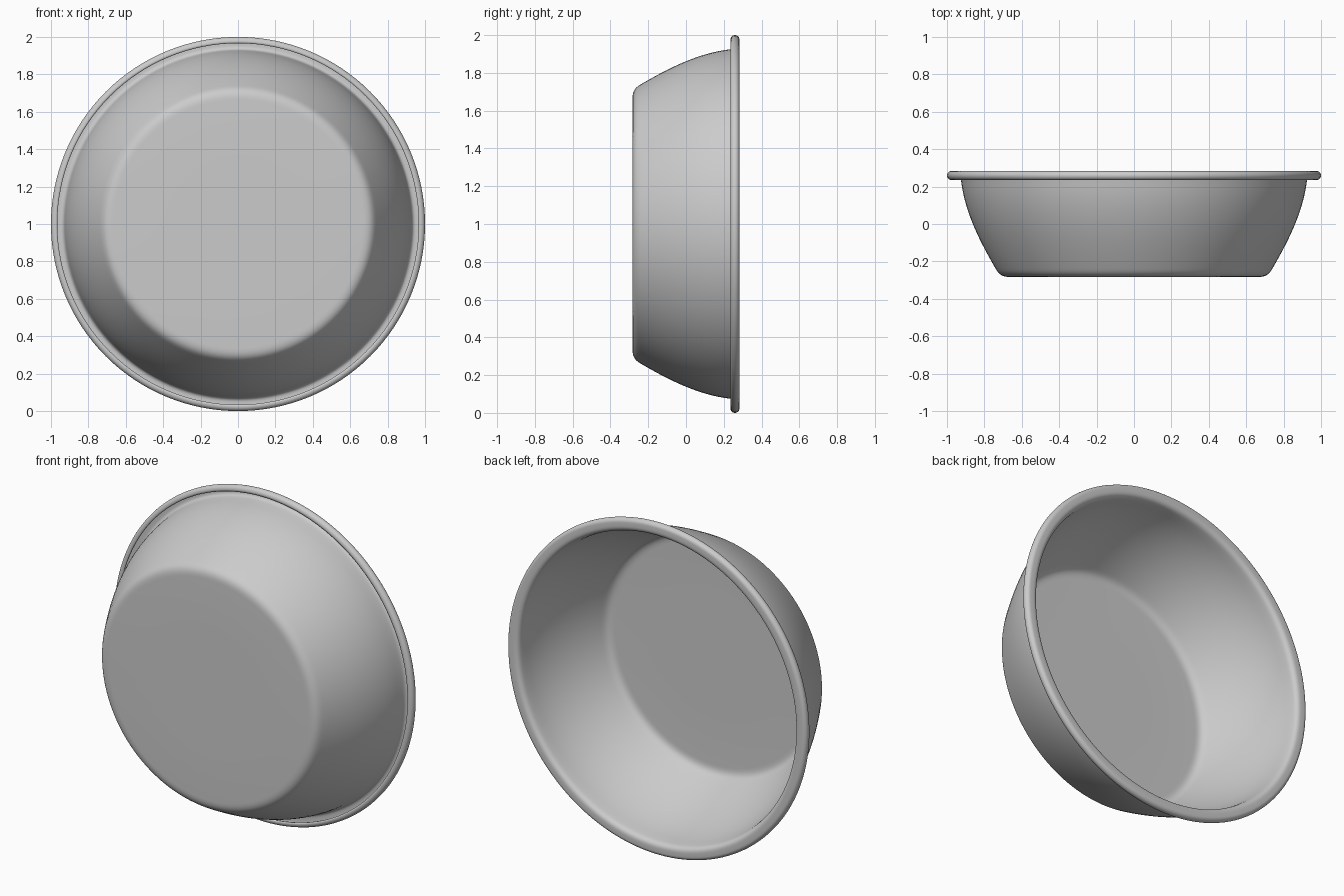
import bpy
from math import sin, cos, pi
from mathutils import Vector
from mathutils.geometry import interpolate_bezier

if "Cube" in bpy.data.objects:
    bpy.data.objects.remove(bpy.data.objects["Cube"])

SEGMENTS = 128
SHEET = 0.008


def bezier(a, b, c, d, n):
    """Sampled cubic in (radius, y)."""
    pts = interpolate_bezier(*[Vector((p[0], p[1], 0)) for p in (a, b, c, d)], n)
    return [(p.x, p.y) for p in pts]


def lathe_y(name, profile, centre_z):
    """Revolve a profile that starts on the axis around the y direction."""
    verts = [(0, profile[0][1], centre_z)]
    for r, y in profile[1:]:
        for k in range(SEGMENTS):
            a = 2 * pi * k / SEGMENTS
            verts.append((r * cos(a), y, centre_z + r * sin(a)))
    faces = []
    for k in range(SEGMENTS):
        n = (k + 1) % SEGMENTS
        faces.append((0, 1 + k, 1 + n))
        for i in range(len(profile) - 2):
            lo, hi = 1 + i * SEGMENTS, 1 + (i + 1) * SEGMENTS
            faces.append((lo + k, hi + k, hi + n, lo + n))
    mesh = bpy.data.meshes.new(name)
    mesh.from_pydata(verts, [], faces)
    obj = bpy.data.objects.new(name, mesh)
    bpy.context.collection.objects.link(obj)
    return obj


# flat bottom, rounded corner and flared wall
profile = [(0, -0.283), (0.35, -0.283)]
profile += bezier((0.665, -0.283), (0.71, -0.283), (0.725, -0.265), (0.742, -0.235), 9)
profile += bezier((0.742, -0.235), (0.82, -0.10), (0.905, 0.06), (0.925, 0.235), 17)[1:]

# lip turning outward, then rolled round and open underneath
profile += bezier((0.928, 0.25), (0.931, 0.268), (0.94, 0.275), (0.955, 0.275), 7)
roll = 0.016
for k in range(13):
    a = pi / 2 - pi * k / 12
    profile.append((0.976 + roll * cos(a), 0.259 + roll * sin(a)))
profile.append((0.967, 0.244))

basin = lathe_y("basin", profile, 1.0)
shell = basin.modifiers.new("sheet_thickness", 'SOLIDIFY')
shell.thickness = SHEET
shell.offset = -1

bpy.context.view_layer.objects.active = basin
basin.select_set(True)
bpy.ops.object.shade_smooth_by_angle(angle=pi / 4)
